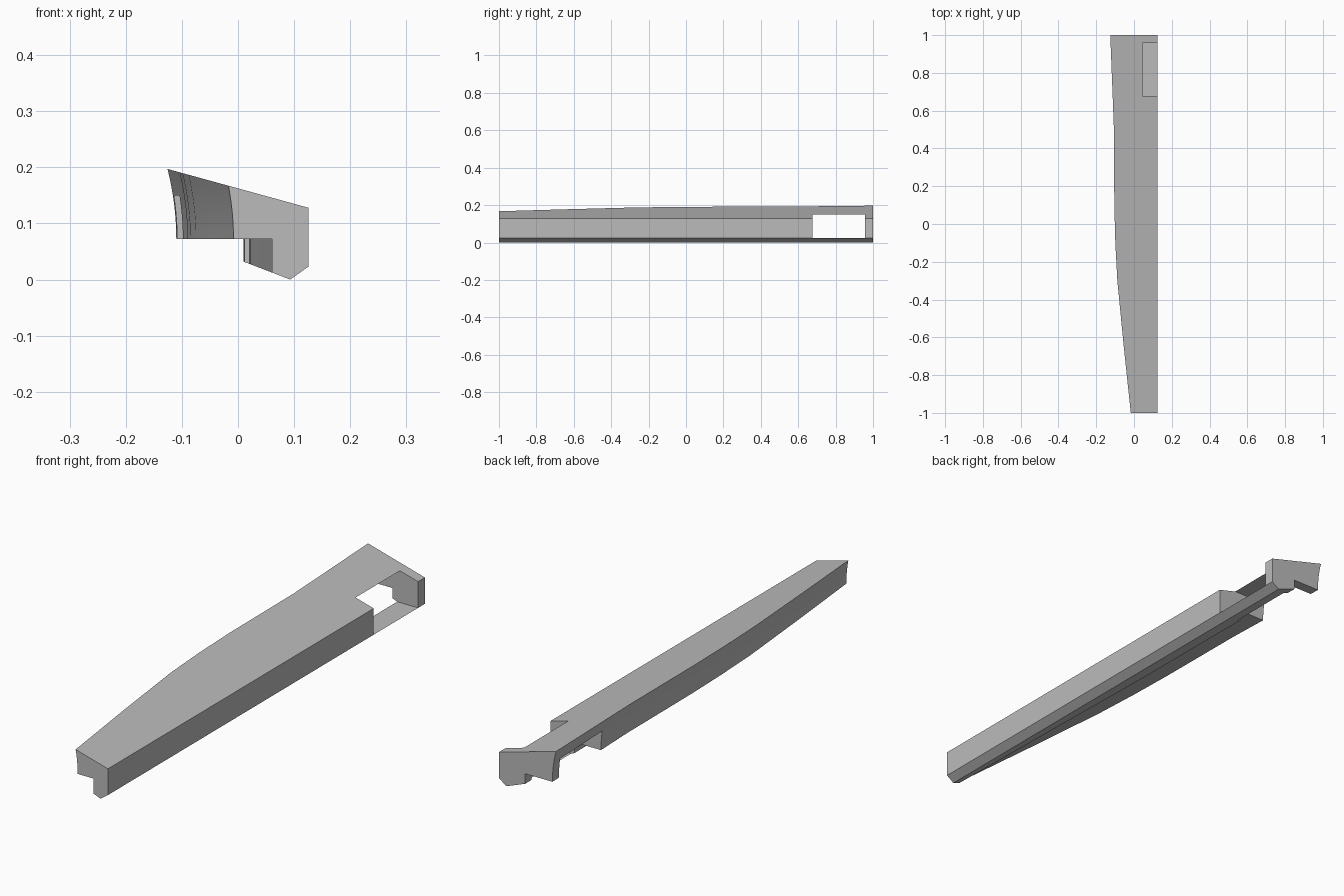
import bpy
import bmesh
import math

old = bpy.data.objects.get("Cube")
if old:
    bpy.data.objects.remove(old, do_unlink=True)

grey = bpy.data.materials.new("plain_grey")
grey.use_nodes = True
grey.diffuse_color = (0.5, 0.5, 0.5, 1)
grey.node_tree.nodes["Principled BSDF"].inputs["Base Color"].default_value = (0.5, 0.5, 0.5, 1)

SIDE, UNDER, CHAMFER = 0.1255, 0.072, 0.023
KEEL_X = 0.093
STEPS = 8


def top_z(x):
    """Height of the sloping top face."""
    return 0.128 + (SIDE - x) * 0.275


def section(outer, rib):
    """Cross-section from the outer lower edge round to the rib's inner face."""
    # Find where the curved outer face meets the sloping top
    z_top = 0.19
    for _ in range(12):
        z_top = top_z(outer - (z_top - UNDER) ** 2)
    pts = []
    for i in range(STEPS + 1):
        z = UNDER + (z_top - UNDER) * i / STEPS
        pts.append((outer - (z - UNDER) ** 2, z))
    pts += [(SIDE, top_z(SIDE)), (SIDE, CHAMFER), (KEEL_X, 0),
            (rib, (KEEL_X - rib) * 0.385), (rib, UNDER)]
    return pts


# Stations along the length: y, outer lower edge, inner face of the rib
stations = [(-1, -0.008, 0.061), (-0.65, -0.043, 0.049), (-0.3, -0.075, 0.038),
            (-0.1, -0.085, 0.029), (0.1, -0.09, 0.022), (0.5, -0.092, 0.021),
            (0.7, -0.099, 0.019), (1, -0.11, 0.01)]

# Main body lofted through the stations
bm = bmesh.new()
rings = [[bm.verts.new((x, y, z)) for x, z in section(outer, rib)]
         for y, outer, rib in stations]
for a, b in zip(rings, rings[1:]):
    for i in range(len(a)):
        j = (i + 1) % len(a)
        bm.faces.new((a[i], a[j], b[j], b[i]))
bm.faces.new(rings[0])
bm.faces.new(rings[-1])
bmesh.ops.recalc_face_normals(bm, faces=bm.faces)
mesh = bpy.data.meshes.new("armrest_body")
bm.to_mesh(mesh)
bm.free()
body = bpy.data.objects.new("armrest_body", mesh)
bpy.context.collection.objects.link(body)
mesh.materials.append(grey)

# Rectangular opening through the body near the back
y0, y1, z0, z1 = 0.677, 0.957, CHAMFER, 0.15
bpy.ops.mesh.primitive_cube_add(size=1, location=(0, (y0 + y1) / 2, (z0 + z1) / 2))
cutter = bpy.context.object
cutter.name = "opening_cutter"
cutter.scale = (1, y1 - y0, z1 - z0)
cutter.data.materials.append(grey)
cutter.hide_render = True

cut = body.modifiers.new("opening", "BOOLEAN")
cut.operation = "DIFFERENCE"
cut.solver = "EXACT"
cut.object = cutter
bpy.ops.object.select_all(action="DESELECT")
body.select_set(True)
bpy.context.view_layer.objects.active = body
bpy.ops.object.modifier_apply(modifier=cut.name)
bpy.data.objects.remove(cutter, do_unlink=True)

bpy.ops.object.shade_smooth_by_angle(angle=math.radians(20))
